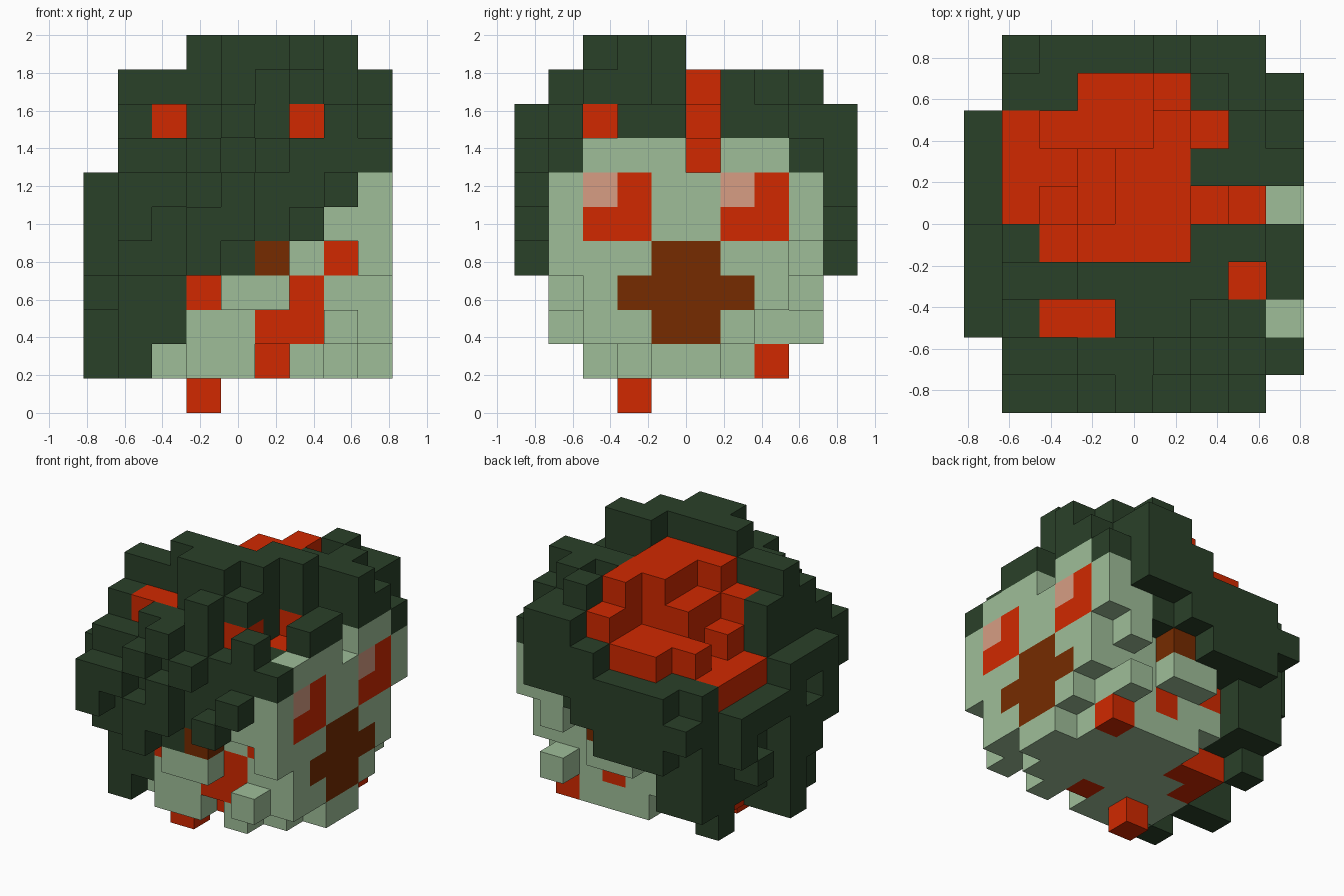
import bpy
import bmesh
from mathutils import Vector

if "Cube" in bpy.data.objects:
    bpy.data.objects.remove(bpy.data.objects["Cube"], do_unlink=True)

UNIT = 2 / 11
CENTRE = Vector((4.5, 5, 0))
COLOURS = {
    "hair": ("dark green", (0.023, 0.052, 0.022)),
    "skin": ("pale green", (0.345, 0.515, 0.318)),
    "wounds": ("blood red", (0.638, 0.022, 0.0)),
    "mouth_and_ears": ("brown", (0.18, 0.024, 0.0)),
    "eye_glints": ("dusty pink", (0.68, 0.34, 0.23)),
}
blocks = {}


def span(r):
    return range(r[0], r[-1] + 1)


def cells(x, y, z):
    """All block cells in inclusive ranges given as tuples."""
    return [(i, j, k) for i in span(x) for j in span(y) for k in span(z)]


def natural(i, j, k):
    """Skin towards the face and jaw, hair everywhere else."""
    if k == 7:
        return "skin" if i == 8 and 2 <= j <= 7 else "hair"
    hairline = (2, 2, 3, 3, 5, 7, 8)
    return "skin" if k < 7 and i >= hairline[k] else "hair"


def add(x, y, z, part=None):
    for c in cells(x, y, z):
        blocks[c] = part or natural(*c)


def cut(x, y, z):
    for c in cells(x, y, z):
        blocks.pop(c, None)


def both(action, x, y, z, *part):
    """Repeat an action on the two sides of the head."""
    action(x, y, z, *part)
    action(x, (9 - y[-1], 9 - y[0]), z, *part)


# Jaw, stepped in towards the neck
add((2, 7), (3, 6), (1,))
add((8,), (4, 5), (1,))
add((3, 4), (2,), (1,))
add((6,), (2,), (1,))
add((4, 6), (7,), (1,))
add((0, 1), (4,), (1,))
both(add, (1,), (2,), (1,))

# Cheeks and nape
add((1, 8), (2, 7), (2, 3))
cut((8,), (7,), (2,))
add((0,), (4,), (2, 3))
both(add, (0,), (3,), (3,))
both(add, (4, 5), (1,), (3,))
both(add, (7,), (1,), (2,))
add((1, 2), (8,), (2, 3), "hair")

# Middle of the head and back hair
add((1, 8), (1, 8), (4, 7))
both(cut, (6,), (1,), (4,))
cut((7,), (1,), (4,))
cut((8,), (8,), (4,))
cut((1, 2), (8,), (7,))
add((0,), (2, 7), (4, 5))
add((0,), (2, 4), (6,))
for y, z in ((5, 4), (3, 5), (6, 4)):
    cut((0,), (y,), (z,))

# Uneven front locks, by height
front_locks = {4: ((3,),), 5: ((1,), (3, 4), (6,)), 6: ((1, 2), (4,), (7,)),
               7: ((3,), (5,)), 8: ((4,),)}
for z, locks in front_locks.items():
    for x in locks:
        add(x, (0,), (z,), "hair")

# Fuller locks on the far side
for z, x in zip(range(4, 9), ((2, 4), (1, 5), (2, 7), (5, 7), (6, 7))):
    add(x, (9,), (z,), "hair")

# Crown
add((1, 7), (1, 8), (8,))
cut((1,), (1,), (8,))
cut((1, 2), (8,), (8,))
add((8,), (3, 4), (8,))
add((7, 8), (6, 7), (8,))
add((7, 8), (6,), (9,))
add((7,), (7,), (9,))
add((1, 6), (3, 7), (9,))
cut((1,), (4,), (9,))
add((4, 6), (2,), (9,))
add((5,), (1,), (9,))
add((6,), (8,), (9,))
add((3, 6), (3,), (10,))
add((4, 5), (2,), (10,))
add((6, 7), (4,), (9, 10))

# Open wound stepping down the crown: row, first block, heights
wound_rows = ((4, 2, (9, 10, 10, 10)),
              (5, 1, (7, 8, 9, 10, 10, 9, 8)),
              (6, 1, (7, 7, 9, 10, 10)),
              (7, 1, (7, 8, 8, 8, 10, 9)),
              (8, 3, (8, 8, 9)))
for row, start, tops in wound_rows:
    for i, top in enumerate(tops, start):
        cut((i,), (row,), (top, 10))
        add((i,), (row,), (max(top - 3, 6), top - 1), "wounds")
cut((8,), (5,), (7,))

# Gaps in the hair showing red beneath
cut((7,), (2, 3), (8,))
cut((6,), (1,), (8,))
cut((2,), (1,), (8,))
for spot in ((6, 2, 8), (2, 2, 8), (3, 2, 8), (7, 3, 7), (7, 4, 8)):
    blocks[spot] = "wounds"

# Torn cheeks, jaw and neck
for spot in ((3, 2, 3), (5, 3, 1), (5, 2, 2), (6, 2, 2), (6, 2, 3),
             (7, 2, 4), (7, 7, 1), (3, 7, 3), (5, 7, 2), (2, 6, 1),
             (3, 6, 1), (2, 5, 1), (3, 3, 0)):
    blocks[spot] = "wounds"

# Face and ears
for y in (2, 6):
    add((8,), (y, y + 1), (5, 6), "wounds")
    add((8,), (y,), (6,), "eye_glints")
add((8,), (4, 5), (2, 4), "mouth_and_ears")
add((8,), (3, 6), (3,), "mouth_and_ears")
both(add, (5,), (1,), (4,), "mouth_and_ears")


def build(part):
    """One mesh from the exposed sides of a part's blocks."""
    bm = bmesh.new()
    for c, owner in blocks.items():
        if owner != part:
            continue
        middle = Vector(c) + Vector((0.5, 0.5, 0.5))
        for axis in range(3):
            for sign in (-1, 1):
                n = Vector((0, 0, 0))
                n[axis] = sign
                if tuple(int(v) for v in Vector(c) + n) in blocks:
                    continue
                u = Vector((0, 0, 0))
                u[(axis + 1) % 3] = 0.5
                w = n.cross(u)
                mid = middle + n / 2
                ring = (mid + u + w, mid - u + w, mid - u - w, mid + u - w)
                bm.faces.new([bm.verts.new((p - CENTRE) * UNIT) for p in ring])
    bmesh.ops.remove_doubles(bm, verts=bm.verts, dist=0.001)
    mesh = bpy.data.meshes.new(part)
    bm.to_mesh(mesh)
    bm.free()
    name, rgb = COLOURS[part]
    mat = bpy.data.materials.new(name)
    mat.use_nodes = True
    mat.diffuse_color = (*rgb, 1)
    shader = mat.node_tree.nodes["Principled BSDF"]
    shader.inputs["Base Color"].default_value = (*rgb, 1)
    mesh.materials.append(mat)
    bpy.context.scene.collection.objects.link(bpy.data.objects.new(part, mesh))


for part in COLOURS:
    build(part)
